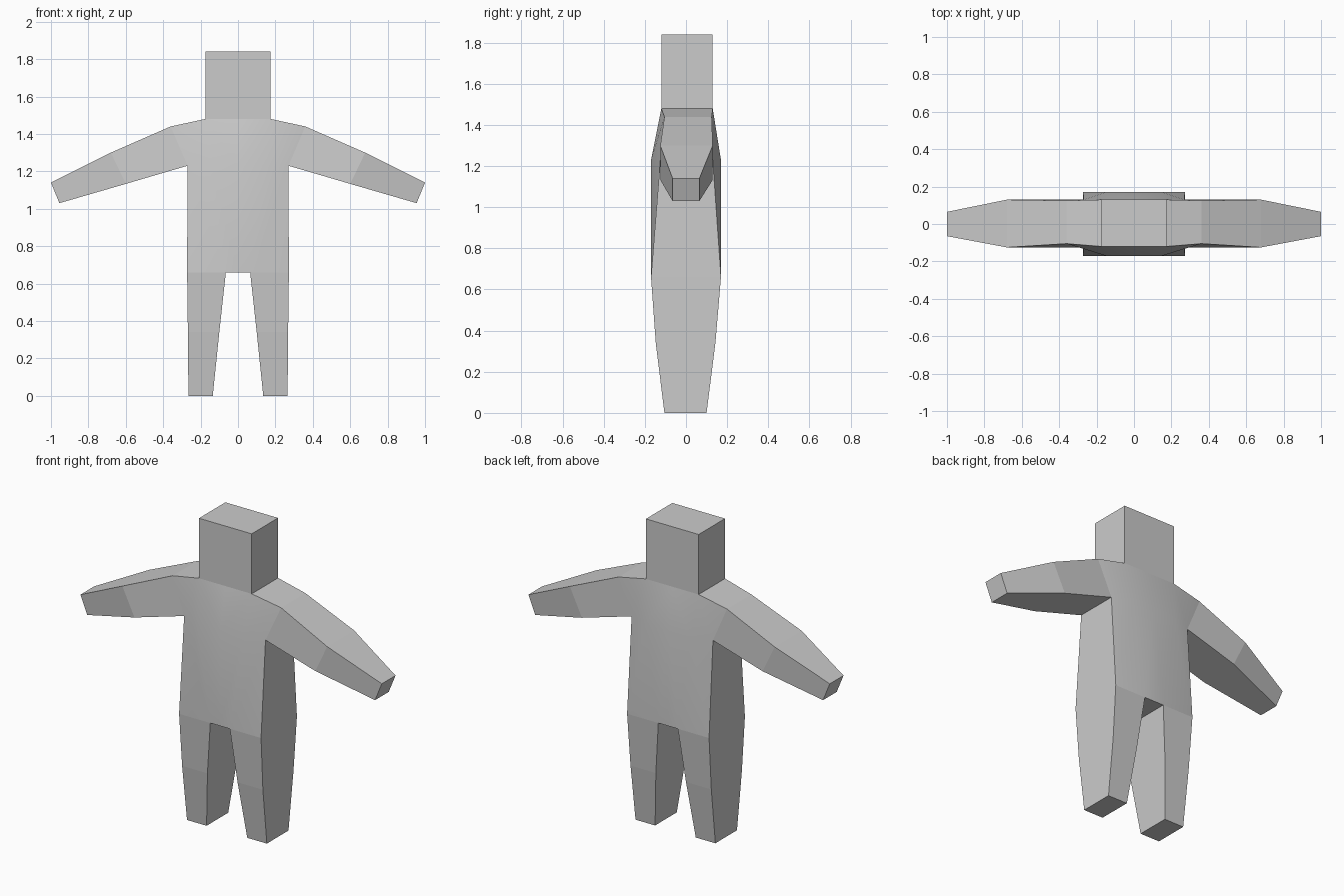
import bpy, bmesh, math

cube = bpy.data.objects.get("Cube")
if cube:
    bpy.data.objects.remove(cube, do_unlink=True)

grey = bpy.data.materials.new("light grey")
grey.use_nodes = True
colour = (0.6, 0.6, 0.6, 1)
grey.diffuse_color = colour
grey.node_tree.nodes["Principled BSDF"].inputs["Base Color"].default_value = colour

# Half-figure outline: x, z, front depth, back depth
points = {
    "foot_in": (0.135, 0, 0.105, 0.10), "foot_out": (0.265, 0, 0.105, 0.10),
    "knee_in": (0.10, 0.34, 0.147, 0.143), "knee_out": (0.268, 0.34, 0.147, 0.143),
    "crotch_mid": (0, 0.66, 0.17, 0.17), "crotch": (0.065, 0.66, 0.17, 0.17),
    "hip": (0.272, 0.66, 0.17, 0.17),
    "chest_mid": (0, 1.23, 0.17, 0.17), "chest": (0.15, 1.23, 0.17, 0.17),
    "armpit": (0.27, 1.23, 0.125, 0.13),
    "neck_mid": (0, 1.48, 0.12, 0.13), "neck": (0.175, 1.48, 0.12, 0.13),
    "shoulder": (0.36, 1.44, 0.105, 0.125),
    "elbow_low": (0.60, 1.133, 0.125, 0.13), "elbow_top": (0.68, 1.30, 0.125, 0.13),
    "wrist_low": (0.955, 1.03, 0.065, 0.065), "wrist_top": (1.0, 1.14, 0.065, 0.065),
    "crown_mid": (0, 1.84, 0.12, 0.13), "crown": (0.175, 1.84, 0.12, 0.13),
}

# Front panels, with whether each is softly shaded
panels = [
    ("foot_in foot_out knee_out knee_in", False),
    ("knee_in knee_out hip crotch", False),
    ("crotch_mid crotch chest chest_mid", True),
    ("crotch hip armpit chest", True),
    ("chest_mid chest neck neck_mid", True),
    ("chest armpit shoulder neck", True),
    ("armpit elbow_low elbow_top shoulder", False),
    ("elbow_low wrist_low wrist_top elbow_top", False),
    ("neck_mid neck crown crown_mid", False),
]

bm = bmesh.new()
front, back = {}, {}
for name, (x, z, f, b) in points.items():
    front[name] = bm.verts.new((x, -f, z))
    back[name] = bm.verts.new((x, b, z))

# Front and back skins, collecting the outline edges
outline = set()
for text, soft in panels:
    names = text.split()
    for verts in ([front[n] for n in names], [back[n] for n in reversed(names)]):
        bm.faces.new(verts).smooth = soft
    for a, b in zip(names, names[1:] + names[:1]):
        if (b, a) in outline:
            outline.remove((b, a))
        else:
            outline.add((a, b))

# Sides join the two skins everywhere except on the mirror plane
for a, b in sorted(outline):
    if points[a][0] or points[b][0]:
        bm.faces.new((front[b], front[a], back[a], back[b]))

bmesh.ops.recalc_face_normals(bm, faces=bm.faces)
for edge in bm.edges:
    edge.smooth = edge.calc_face_angle(0) < math.radians(30)

mesh = bpy.data.meshes.new("figure_body")
bm.to_mesh(mesh)
bm.free()
mesh.materials.append(grey)
body = bpy.data.objects.new("figure_body", mesh)
bpy.context.collection.objects.link(body)

# Right half
mirror = body.modifiers.new("Mirror", 'MIRROR')
mirror.use_clip = True
